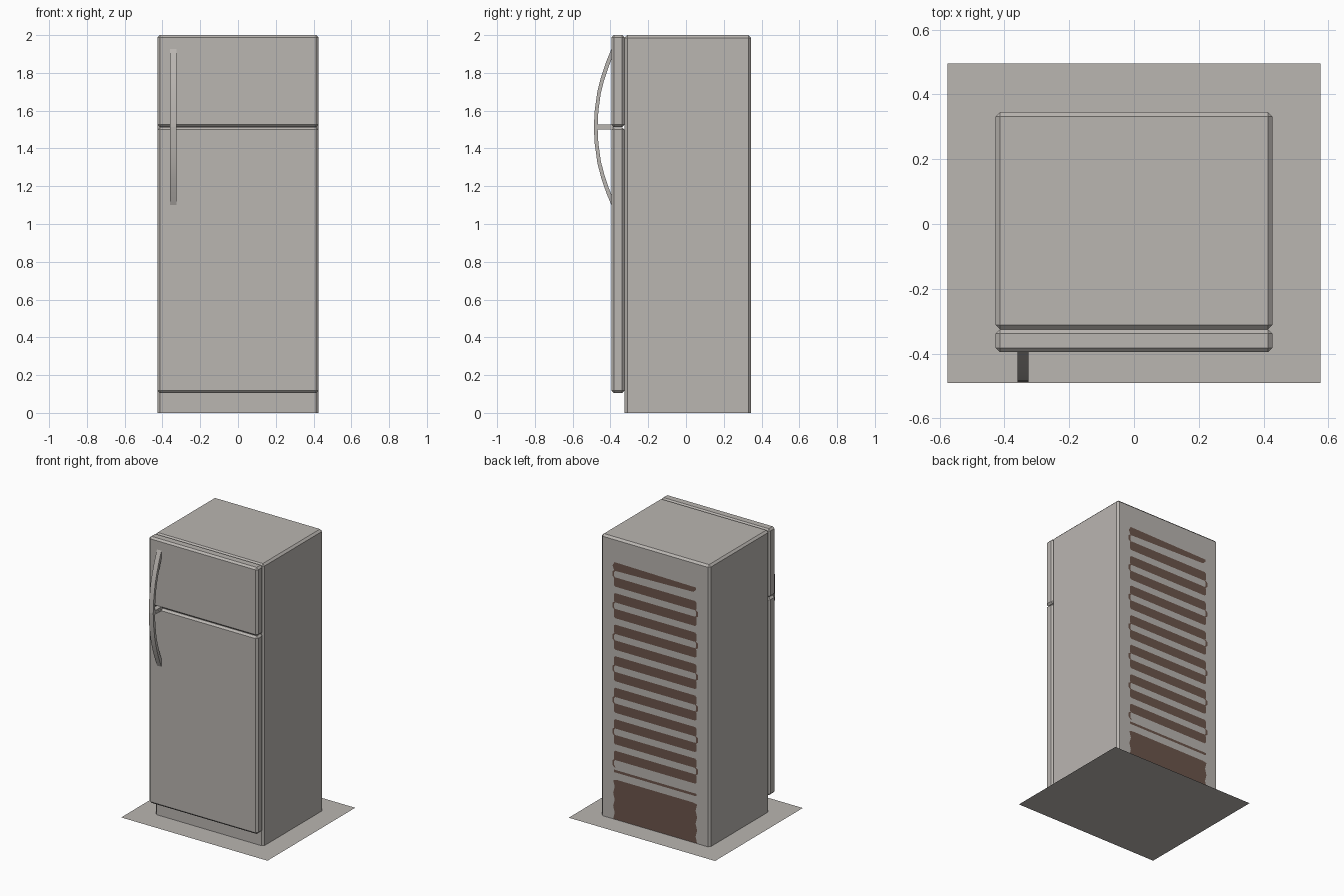
import bpy, bmesh

if "Cube" in bpy.data.objects:
    bpy.data.objects.remove(bpy.data.objects["Cube"])

def material(name, rgb):
    m = bpy.data.materials.new(name)
    m.diffuse_color = (*rgb, 1)
    m.use_nodes = True
    m.node_tree.nodes["Principled BSDF"].inputs["Base Color"].default_value = m.diffuse_color
    return m

GREY = material("warm grey enamel", (0.49, 0.465, 0.44))
BROWN = material("dark brown", (0.15, 0.09, 0.07))

def finish(name, bm, mat):
    bmesh.ops.recalc_face_normals(bm, faces=bm.faces)
    me = bpy.data.meshes.new(name)
    bm.to_mesh(me)
    bm.free()
    ob = bpy.data.objects.new(name, me)
    bpy.context.collection.objects.link(ob)
    me.materials.append(mat)
    return ob

def box(name, lo, hi, bevel, keep_base=False):
    bm = bmesh.new()
    bmesh.ops.create_cube(bm, size=1)
    for v in bm.verts:
        v.co = [(lo[i] + hi[i]) / 2 + v.co[i] * (hi[i] - lo[i]) for i in range(3)]
    edges = [e for e in bm.edges
             if not (keep_base and all(v.co.z < lo[2] + 1e-4 for v in e.verts))]
    bmesh.ops.bevel(bm, geom=edges, offset=bevel, offset_type='OFFSET',
                    segments=1, affect='EDGES', profile=0.5)
    return finish(name, bm, GREY)

# Cabinet and the two doors
box("cabinet", (-0.427, -0.325, 0), (0.427, 0.345, 2), 0.014, True)
box("fridge_door", (-0.427, -0.395, 0.106), (0.427, -0.325, 1.512), 0.013)
box("freezer_door", (-0.427, -0.395, 1.514), (0.427, -0.325, 2), 0.013)

# Floor plate
bm = bmesh.new()
bm.faces.new([bm.verts.new(p) for p in
              [(-0.575, -0.49, 0), (0.575, -0.49, 0), (0.575, 0.495, 0), (-0.575, 0.495, 0)]])
finish("floor_plate", bm, GREY)

# Bowed handles: outer and inner (y, height above the door split) curves
OUTER = [(-0.488, 0), (-0.483, 0.09), (-0.469, 0.19), (-0.45, 0.265), (-0.423, 0.345), (-0.392, 0.42)]
INNER = [(-0.468, 0), (-0.464, 0.085), (-0.451, 0.18), (-0.433, 0.25), (-0.408, 0.325), (-0.385, 0.38)]

def handle(name, sign):
    bm = bmesh.new()
    rings = []
    for (yo, zo), (yi, zi) in zip(OUTER, INNER):
        rings.append([bm.verts.new((x, y, 1.513 + sign * z)) for x, y, z in
                      [(-0.36, yo, zo), (-0.325, yo, zo), (-0.325, yi, zi), (-0.36, yi, zi)]])
    for a, b in zip(rings, rings[1:]):
        for i in range(4):
            j = (i + 1) % 4
            bm.faces.new((a[i], a[j], b[j], b[i]))
    bm.faces.new(rings[0])
    bm.faces.new(rings[-1])
    ob = finish(name, bm, GREY)
    bpy.context.view_layer.objects.active = ob
    ob.select_set(True)
    bpy.ops.object.shade_smooth_by_angle(angle=0.6)
    ob.select_set(False)
    # Strut joining the handle to its door
    z0, z1 = sorted((1.513, 1.513 + sign * 0.014))
    box(name + "_strut", (-0.36, -0.475, z0), (-0.325, -0.385, z1), 0.0005)

handle("freezer_handle", 1)
handle("fridge_handle", -1)

# Painted condenser pattern on the back: bands, alternating bends, base block
Y = 0.3465
bm = bmesh.new()

def plate(pts):
    bm.faces.new([bm.verts.new((x, Y, z)) for x, z in reversed(pts)])

def band(z, h, w=0.335):
    c = min(0.014, h * 0.3)
    plate([(-w + c, z - h), (w - c, z - h), (w, z - h + c), (w, z + h - c),
           (w - c, z + h), (-w + c, z + h), (-w, z + h - c), (-w, z - h + c)])

PITCH = 0.112
centres = [1.80 - PITCH * i for i in range(14)]
for i, z in enumerate(centres):
    if i == 0:      # tapered top band
        plate([(-0.32, z), (-0.32, z + 0.018), (0.32, z + 0.028), (0.335, z), (0.32, z - 0.033), (-0.3, z - 0.018)])
    else:
        band(z, 0.009 if i == 13 else 0.033, 0.325)
    if i < 13:      # thin bend around the end of the gap below
        s = 1 if i % 2 == 0 else -1
        quad = [(0.315, z - 0.025), (0.337, z - 0.04), (0.337, z - 0.072), (0.315, z - 0.09),
                (0.312, z - 0.083), (0.322, z - 0.07), (0.322, z - 0.042), (0.312, z - 0.032)]
        plate([(s * x, zz) for x, zz in quad])
# base block with notched sides
left = [(-0.33 + (0.012 if k % 2 else 0), 0.002 + 0.046 * k) for k in range(7)]
right = [(-x, z) for x, z in reversed(left)]
plate(left + [(-0.30, 0.285), (0.30, 0.285)] + right)
coil = finish("condenser_pattern", bm, BROWN)
for p in coil.data.polygons:
    if p.normal.y < 0:
        p.flip()
